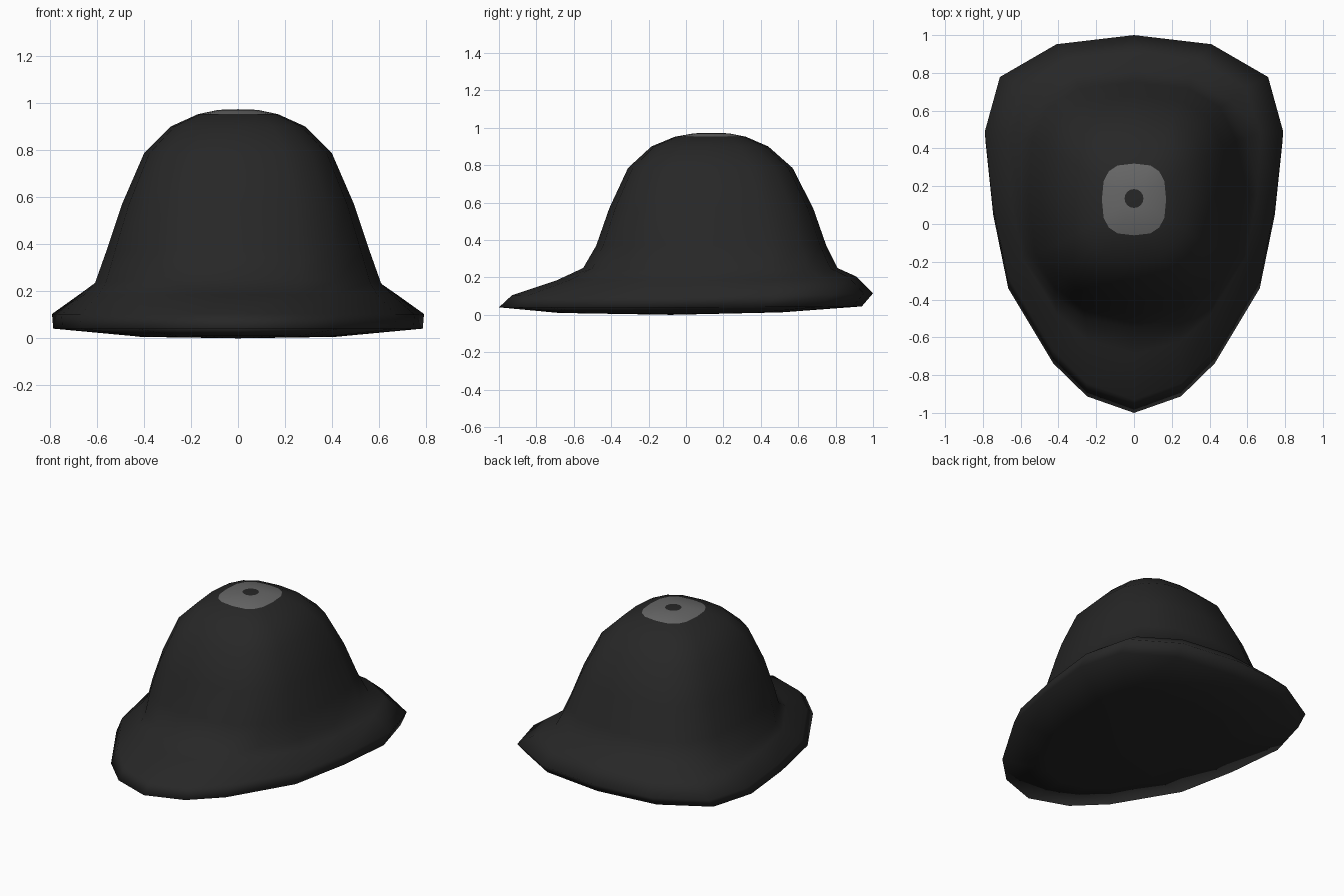
import bpy, bmesh, math

if "Cube" in bpy.data.objects:
    bpy.data.objects.remove(bpy.data.objects["Cube"])


def material(name, v):
    m = bpy.data.materials.new(name)
    m.diffuse_color = (v, v, v, 1)
    m.use_nodes = True
    m.node_tree.nodes["Principled BSDF"].inputs["Base Color"].default_value = m.diffuse_color
    return m


mats = [material("black_felt", 0.02), material("grey_patch", 0.135)]

# Brim outline, right half from back to front, mirrored to a 16-point loop
half = [(0, 1), (.41, .95), (.71, .77), (.79, .47), (.75, .08),
        (.67, -.32), (.43, -.73), (.25, -.91), (0, -1)]
brim = [(x / .79, y) for x, y in half]
brim += [(-x, y) for x, y in brim[7:0:-1]]


def spow(v, p):
    return math.copysign(abs(v) ** p, v)


def rounded_square(i, p):
    a = math.pi / 2 - i * math.tau / 16
    return spow(math.cos(a), p), spow(math.sin(a), p)


# Rings: half width, front y, back y, z at front / side / back,
# blend from crown section to brim outline, corner power (1 = circle)
rings = [
    (.05, .085, .185, .972, .972, .972, 0, 1),
    (.085, .04, .23, .970, .970, .970, 0, .8),
    (.17, -.06, .32, .952, .952, .952, 0, .7),
    (.285, -.185, .44, .90, .90, .90, 0, .7),
    (.40, -.31, .57, .785, .785, .785, .03, .7),
    (.495, -.41, .68, .57, .57, .57, .1, .7),
    (.565, -.48, .75, .37, .37, .37, .2, .7),
    (.62, -.55, .81, .25, .235, .25, .4, .75),
    (.68, -.69, .91, .185, .185, .205, .75, .8),
    (.79, -.93, 1.0, .105, .10, .115, 1, .8),
    (.785, -1.0, .94, .04, .04, .045, 1, .8),
    (.43, -.68, .51, .01, .006, .013, .8, .8),
]

bm = bmesh.new()
loops = []
for hx, yf, yb, zf, zs, zb, k, p in rings:
    loop = []
    for i in range(16):
        sx, sy = rounded_square(i, p)
        bx, by = brim[i]
        ux, uy = sx + (bx - sx) * k, sy + (by - sy) * k
        z = zs + ((zb if uy > 0 else zf) - zs) * uy * uy
        loop.append(bm.verts.new((hx * ux, (yf + yb) / 2 + (yb - yf) / 2 * uy, z)))
    loops.append(loop)

# Skin between the rings; the first two bands are the grey patch
for r in range(len(loops) - 1):
    a, b = loops[r], loops[r + 1]
    for i in range(16):
        j = (i + 1) % 16
        f = bm.faces.new((a[i], a[j], b[j], b[i]))
        f.material_index = 1 if r < 2 else 0

# Dark button disc on top and closed underside
for loop, z, y in ((loops[0], .973, .135), (loops[-1], 0, -.08)):
    c = bm.verts.new((0, y, z))
    for i in range(16):
        bm.faces.new((loop[i], loop[(i + 1) % 16], c))

bmesh.ops.recalc_face_normals(bm, faces=bm.faces)
for f in bm.faces:
    f.smooth = True

mesh = bpy.data.meshes.new("hat")
bm.to_mesh(mesh)
bm.free()
for m in mats:
    mesh.materials.append(m)
hat = bpy.data.objects.new("hat", mesh)
bpy.context.collection.objects.link(hat)
